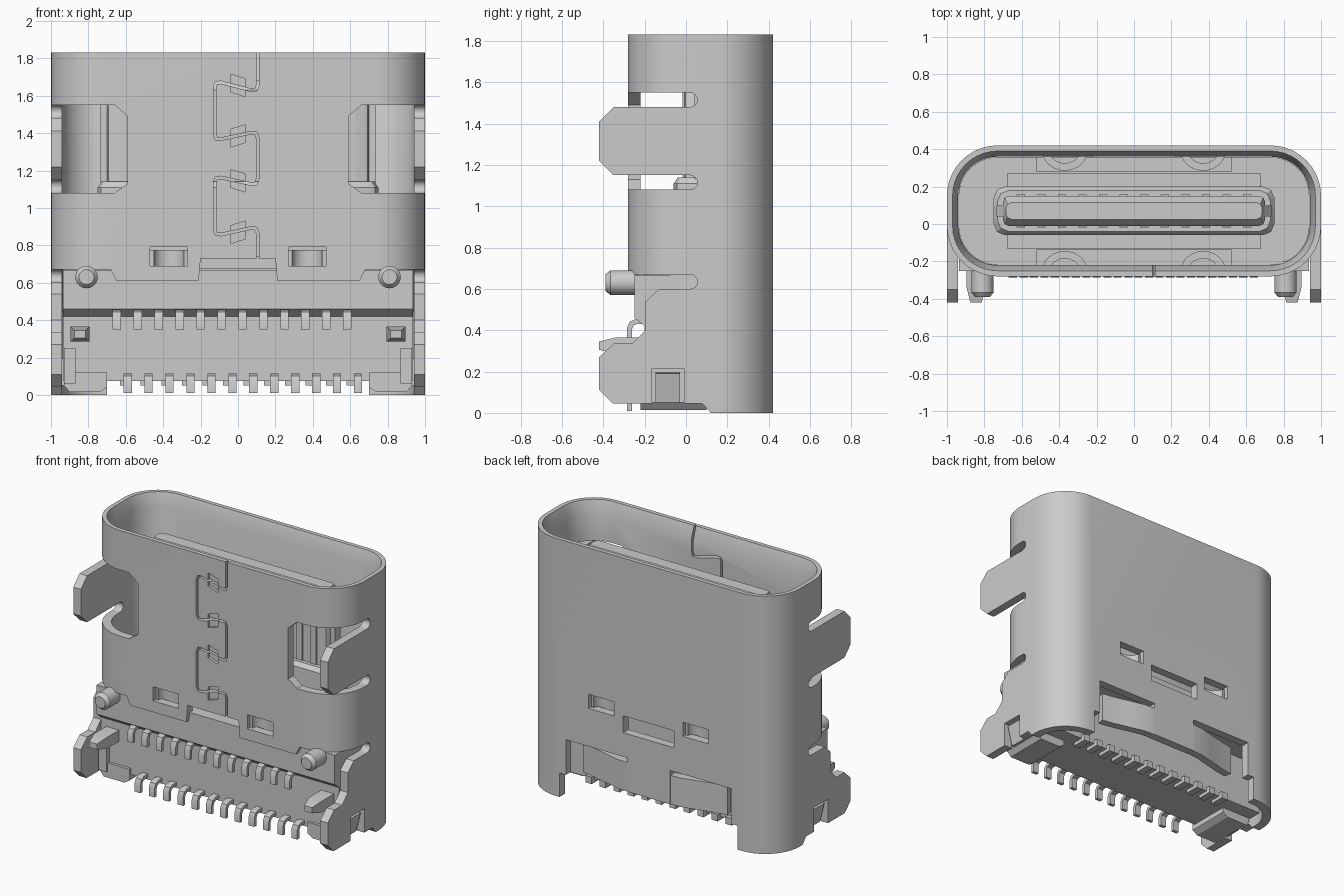
import bpy, bmesh, math
from mathutils import Vector

if "Cube" in bpy.data.objects:
    bpy.data.objects.remove(bpy.data.objects["Cube"])


def loft(name, rings):
    """Closed solid through a stack of equal-length 3D rings."""
    bm = bmesh.new()
    vs = [[bm.verts.new(p) for p in r] for r in rings]
    n = len(vs[0])
    bm.faces.new(vs[0])
    bm.faces.new(vs[-1])
    for a, b in zip(vs, vs[1:]):
        for i in range(n):
            j = (i + 1) % n
            bm.faces.new((a[i], a[j], b[j], b[i]))
    bmesh.ops.recalc_face_normals(bm, faces=bm.faces)
    me = bpy.data.meshes.new(name)
    bm.to_mesh(me)
    bm.free()
    ob = bpy.data.objects.new(name, me)
    bpy.context.collection.objects.link(ob)
    return smooth(ob)


def smooth(ob):
    ob.data.shade_smooth()
    ob.data.set_sharp_from_angle(angle=math.radians(30))
    return ob


def prism(name, pts, axis, a, b):
    """Extrude a 2D outline: axis x takes (y,z), y takes (x,z), z takes (x,y)."""
    put = {'x': lambda p, t: (t, p[0], p[1]),
           'y': lambda p, t: (p[0], t, p[1]),
           'z': lambda p, t: (p[0], p[1], t)}[axis]
    return loft(name, [[put(p, t) for p in pts] for t in (a, b)])


def box(name, x0, x1, y0, y1, z0, z1):
    return prism(name, [(x0, y0), (x1, y0), (x1, y1), (x0, y1)], 'z', z0, z1)


def round_rect(x0, x1, y0, y1, r, n=10):
    out = []
    for cx, cy, q in ((x1-r, y1-r, 0), (x0+r, y1-r, 1), (x0+r, y0+r, 2), (x1-r, y0+r, 3)):
        for i in range(n + 1):
            t = (q + i / n) * math.pi / 2
            out.append((cx + r * math.cos(t), cy + r * math.sin(t)))
    return out


def ribbon(path, w):
    """Outline of a mitred strip of width w along a 2D path."""
    P = [Vector(p) for p in path]
    left, right = [], []
    for i, p in enumerate(P):
        d0 = (p - P[max(i-1, 0)]).normalized() if i else (P[1] - p).normalized()
        d1 = (P[i+1] - p).normalized() if i < len(P) - 1 else d0
        n = Vector((-(d0 + d1).y, (d0 + d1).x)).normalized()
        k = w / 2 / max(0.4, n.dot(Vector((-d0.y, d0.x))))
        left.append(tuple(p + n * k))
        right.append(tuple(p - n * k))
    return left + right[::-1]


def soften(path, r):
    """Replace each inner corner of a path by three points."""
    P = [Vector(p) for p in path]
    out = [P[0]]
    for a, p, b in zip(P, P[1:], P[2:]):
        q0, q1 = p + (a-p).normalized() * r, p + (b-p).normalized() * r
        out += [q0, (q0 + q1) / 4 + p / 2, q1]
    return out + [P[-1]]


def cut(ob, cutters):
    for c in cutters:
        m = ob.modifiers.new('cut', 'BOOLEAN')
        m.operation, m.solver, m.object = 'DIFFERENCE', 'EXACT', c
    dg = bpy.context.evaluated_depsgraph_get()
    me = bpy.data.meshes.new_from_object(ob.evaluated_get(dg))
    ob.modifiers.clear()
    ob.data = me
    for c in cutters:
        bpy.data.objects.remove(c)
    return smooth(ob)


# Metal shell: rounded tube with a lead-in chamfer
shell = prism('shell', round_rect(-1, 1, -.28, .42, .27), 'z', 0, 1.83)
inner = lambda g, z: [(x, y, z) for x, y in round_rect(-.94-g, .94+g, -.22-g, .36+g, .21+g)]
cutters = [loft('bore', [inner(0, -.1), inner(0, 1.74), inner(.03, 1.83), inner(.03, 1.9)])]

# Front lower opening, back lower opening, raised lower edge at the sides
half = [(.2, .73), (.21, .61), (.65, .61), (.68, .67), (1.1, .67), (1.1, -.1)]
cutters.append(prism('front_cut', [(-x, z) for x, z in half[::-1]] + half, 'y', -.5, 0))
half = [(.17, .18), (.17, .42), (.65, .42), (.65, .17), (.7, .17), (.7, -.1)]
cutters.append(prism('back_cut', [(-x, z) for x, z in half[::-1]] + half, 'y', .2, .5))
cutters.append(prism('foot_cut', [(-.5, -.1), (.12, -.1), (.12, .0), (.08, .045), (-.5, .045)], 'x', -1.2, 1.2))
cutters.append(box('back_slot', -.2, .2, .3, .5, .59, .71))

# Side windows, round-ended side slots and spring windows
for s in (-1, 1):
    win = [(.66, 1.08), (.59, 1.13), (.59, 1.49), (.66, 1.55), (1.1, 1.55), (1.1, 1.08)]
    cutters.append(prism('window', [(s*x, z) for x, z in win], 'y', -.5, 0))
    for z in (.60, 1.08, 1.48):
        arc = [(.02 + .035 * math.cos(t), z + .035 + .035 * math.sin(t))
               for t in (math.pi * (i / 8 - .5) for i in range(9))]
        cutters.append(prism('slot', [(-.05, z)] + arc + [(-.05, z + .07)], 'x', s*.8, s*1.1))
    for y in (-.25, .39):
        cutters.append(box('bump_window', s*.37-.1, s*.37+.1, y-.06, y+.06, .69, .79))

# Interlocking seam and its staked dents
path = [(.105, 1.9), (.105, 1.62), (-.125, 1.68), (-.125, 1.36), (.105, 1.41),
        (.105, 1.12), (-.125, 1.17), (-.125, .85), (.105, .9), (.105, .7)]
cutters.append(prism('seam', ribbon(soften(path, .035), .014), 'y', -.4, -.15))
for i, z in enumerate((1.655, 1.385, 1.145, .87)):
    f = 1 if i % 2 == 0 else -1
    dent = [(-.04, .06), (.04, .035), (.04, -.06), (-.04, -.035)]
    cutters.append(prism('dent', [(x, z + f*d) for x, d in dent], 'y', -.4, -.26))
cut(shell, cutters)

for s in (-1, 1):
    side = 'right' if s > 0 else 'left'
    # Upper mounting tab
    tab = [(0, 1.15), (-.35, 1.15), (-.42, 1.22), (-.42, 1.41), (-.35, 1.48), (0, 1.48)]
    prism('upper_tab_' + side, tab, 'x', s*.94, s)
    # Lower leg with a latch window
    leg = [(0, .6), (-.13, .6), (-.195, .54), (-.195, .4), (-.26, .335), (-.35, .335),
           (-.42, .27), (-.42, .11), (-.355, .045), (0, .045)]
    cut(prism('lower_leg_' + side, leg, 'x', s*.94, s),
        [box('latch_cut', s*.97-.08, s*.97+.08, -.165, -.01, .02, .215)])
    prism('latch_' + side, [(s*.9, .05), (s*.95, .05), (s*.985, .19), (s*.9, .2)], 'y', -.147, -.03)
    # Inward spring bumps, front and back
    for y, d, where in ((-.25, 1, 'front'), (.39, -1, 'back')):
        arc = [(s*.37 + .1 * math.cos(t), y + d * .085 * math.sin(t))
               for t in (math.pi * i / 12 for i in range(13))]
        prism('bump_%s_%s' % (where, side), ribbon(arc, .04), 'z', .67, .775)
    # Leaf spring at the lower back
    leaf = [(s*x, y) for x, y in ((.17, .39), (.25, .385), (.35, .36), (.47, .33), (.56, .315))]
    prism('leaf_spring_' + side, ribbon(leaf, .055), 'z', .18, .385)
    # Locating peg with chamfered tip
    rings = [[(s*.81 + r * math.cos(t), y, .63 + r * math.sin(t))
              for t in (math.tau * i / 24 for i in range(24))]
             for y, r in ((-.2, .06), (-.365, .06), (-.39, .04))]
    loft('locating_peg_' + side, rings)
    # Small square post
    rings = [[(s*.845 + a*w, y, .325 + b*h) for a, b in ((-1, -1), (1, -1), (1, 1), (-1, 1))]
             for y, w, h in ((-.15, .05, .04), (-.34, .05, .04), (-.42, .03, .02))]
    loft('square_post_' + side, rings)
    # Housing foot
    foot = [(.7, .04), (.74, .015), (.9, .015), (.93, .05), (.93, .12), (.7, .12)]
    prism('housing_foot_' + side, [(s*x, z) for x, z in foot], 'y', -.22, .1)
    box('housing_rib_' + side, s*.9-.03, s*.9+.03, -.235, -.18, .06, .25)

# Plastic housing: stepped front body and the plug that closes the shell
body = [(-.25, .668), (-.25, .46), (-.2, .42), (-.2, .075), (.2, .075), (.2, .44), (.14, .5), (.14, .668)]
prism('housing_body', body, 'x', -.935, .935)
cut(prism('housing_plug', round_rect(-.938, .938, -.218, .358, .208), 'z', .44, .68),
    [box('back_pocket', -.52, .52, .28, .4, .5, .8),
     box('front_pocket', -.52, .52, -.3, -.14, .63, .8)])
box('housing_floor_block', -.68, .68, -.13, .27, .6, .74)

# Tongue with thick base, side plate and contacts
rr = lambda w, y0, y1, c, z: [(x, y, z) for x, y in round_rect(-w, w, y0, y1, c, 2)]
loft('tongue_base', [rr(.75, -.06, .2, .06, .6), rr(.75, -.06, .2, .06, 1.11), rr(.73, -.04, .18, .06, 1.14)])
loft('tongue', [rr(.7, -.01, .15, .03, 1.0), rr(.7, -.01, .15, .03, 1.63), rr(.685, .025, .115, .03, 1.68)])
plate = [(.735, 1.0), (.735, 1.59), (.69, 1.65)]
prism('middle_plate', [(-x, z) for x, z in plate] + plate[::-1], 'y', .04, .1)
for i in range(12):
    x = -.605 + .11 * i
    box('tongue_contact_front_%d' % i, x-.022, x+.022, -.018, .02, 1.1, 1.6)
    box('tongue_contact_back_%d' % i, x-.022, x+.022, .12, .158, 1.1, 1.6)
    box('bottom_contact_%d' % i, x-.025, x+.025, .12, .23, .05, .1)

# Two rows of bent solder pins
for row, x0, z in (('upper', -.648, .35), ('lower', -.59, .01)):
    bend = [(-.15, z+.092), (-.24, z+.092), (-.262, z+.083), (-.273, z+.06), (-.273, z)]
    for i in range(12):
        x = x0 + .112 * i
        prism('%s_pin_%d' % (row, i), ribbon(bend, .024), 'x', x-.022, x+.022)
